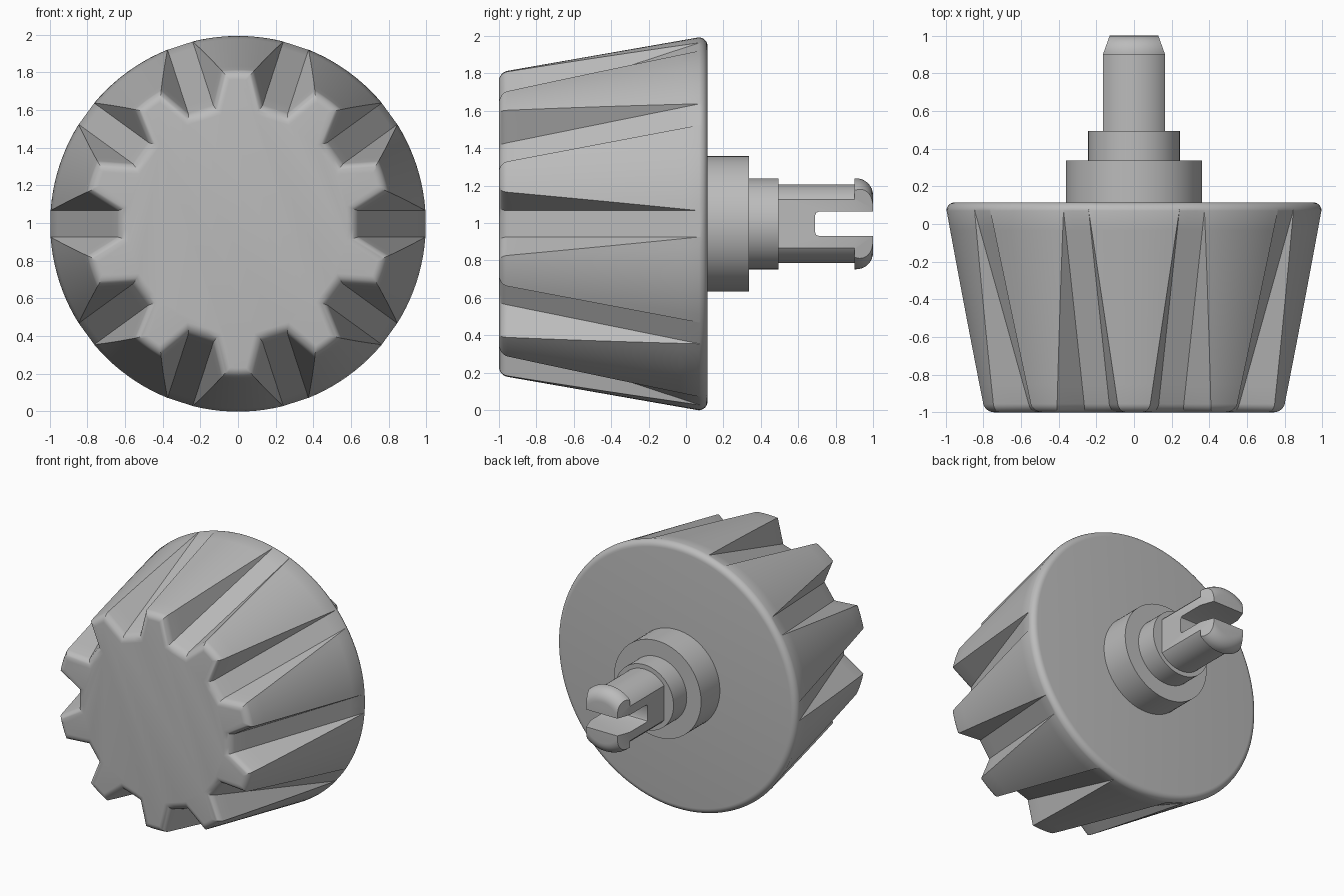
import bpy, bmesh, math
from math import sin, cos, pi, sqrt, asin, atan

if "Cube" in bpy.data.objects:
    bpy.data.objects.remove(bpy.data.objects["Cube"])

AXIS_Z = 0.996      # height of the turning axis
GROOVES = 10
ARC_STEPS = 10
FLOOR_HALF = 0.07   # half width of a groove floor
WALL = 0.62         # groove wall spread per unit of depth
FRONT, RIM, BACK = -1.0, 0.07, 0.115
FILLET = 0.045

grey = bpy.data.materials.new("plain grey")
grey.use_nodes = True
grey.diffuse_color = (0.5, 0.5, 0.5, 1)
grey.node_tree.nodes["Principled BSDF"].inputs["Base Color"].default_value = (0.5, 0.5, 0.5, 1)


def finish(name, bm):
    """Turn a bmesh into a grey object."""
    bmesh.ops.remove_doubles(bm, verts=bm.verts, dist=0.0002)
    bmesh.ops.recalc_face_normals(bm, faces=bm.faces)
    mesh = bpy.data.meshes.new(name)
    bm.to_mesh(mesh)
    bm.free()
    mesh.materials.append(grey)
    obj = bpy.data.objects.new(name, mesh)
    bpy.context.collection.objects.link(obj)
    return obj


def loft(name, rings):
    """Skin closed rings of equal length and cap both ends."""
    bm = bmesh.new()
    loops = [[bm.verts.new(p) for p in ring] for ring in rings]
    n = len(loops[0])
    for a, b in zip(loops, loops[1:]):
        for i in range(n):
            j = (i + 1) % n
            bm.faces.new((a[i], a[j], b[j], b[i]))
    bm.faces.new(loops[0])
    bm.faces.new(loops[-1])
    return finish(name, bm)


def lathe(name, profile, steps=72):
    """Turn (y, radius) points around the axis."""
    return loft(name, [[(r * cos(2 * pi * i / steps), y, AXIS_Z + r * sin(2 * pi * i / steps))
                        for i in range(steps)] for y, r in profile])


def activate(obj):
    bpy.ops.object.select_all(action='DESELECT')
    obj.select_set(True)
    bpy.context.view_layer.objects.active = obj


def smooth(obj, degrees=25):
    activate(obj)
    bpy.ops.object.shade_smooth_by_angle(angle=math.radians(degrees))


def cut(obj, cutter, operation):
    activate(obj)
    mod = obj.modifiers.new("cut", 'BOOLEAN')
    mod.object, mod.operation, mod.solver = cutter, operation, 'EXACT'
    bpy.ops.object.modifier_apply(modifier=mod.name)
    bpy.data.objects.remove(cutter)


def section(y, inset=0.0, radius=None):
    """Grooved outline of the knob at depth y, shrunk by inset."""
    outer = (radius or 0.81 + 0.175 * (y - FRONT)) - inset
    floor = 0.625 + 0.345 * (y - FRONT) - inset
    half = FLOOR_HALF + inset * (sqrt(1 + WALL ** 2) - WALL)
    # angle where the groove wall meets the outer surface
    lean = sqrt(1 + WALL ** 2)
    edge = atan(WALL) + asin((half - WALL * floor) / (outer * lean))
    edge = max(edge, asin(half / outer))
    pitch = 2 * pi / GROOVES
    points = []
    for g in range(GROOVES):
        local = []
        for k in (-1, -0.33, 0.33, 1):
            h = half * k
            local.append((min(floor, sqrt(outer ** 2 - h ** 2)), h))
        for i in range(ARC_STEPS + 1):
            a = edge + (pitch - 2 * edge) * i / ARC_STEPS
            local.append((outer * cos(a), outer * sin(a)))
        c, s = cos(g * pitch), sin(g * pitch)
        points += [(u * c - v * s, y, AXIS_Z + u * s + v * c) for u, v in local]
    return points


# Knob: rounded front edge, tapered grooved body, rounded back rim
rings = []
for i in range(7):
    a = pi / 2 * i / 6
    rings.append(section(FRONT + FILLET * (1 - cos(a)), FILLET * (1 - sin(a))))
start = FRONT + FILLET
rings += [section(start + (RIM - start) * i / 10) for i in range(1, 11)]
for i in range(1, 7):
    a = pi / 2 * i / 6
    rings.append(section(RIM + (BACK - RIM) * sin(a), 0, 0.996 - FILLET * (1 - cos(a))))
smooth(loft("grooved_knob", rings))

# Stepped collars behind the knob
smooth(lathe("wide_collar", [(BACK - 0.02, 0.362), (0.338, 0.362)]))
smooth(lathe("narrow_collar", [(0.32, 0.243), (0.495, 0.243)]))

# Clip shaft with a domed barbed head
dome = [(0.91 + 0.09 * sin(pi / 2 * i / 8), 0.153 + 0.09 * cos(pi / 2 * i / 8)) for i in range(9)]
shaft = lathe("clip_shaft", [(0.48, 0.21), (0.9, 0.21), (0.9, 0.243)] + dome)


def prism(name, outline, place):
    return loft(name, [[place(u, v, w) for u, v in outline] for w in (-0.5, 0.5)])


# Flat sides that taper at the tip
side = [(0.165, 0.4), (0.165, 0.9), (0.122, 1.02)]
flats = prism("flat_sides", side + [(-x, y) for x, y in reversed(side)],
              lambda u, v, w: (u, v, AXIS_Z + w))
cut(shaft, flats, 'INTERSECT')

# Slot that splits the clip in two
corner = [(1.1, 0.065), (0.71, 0.065), (0.696, 0.059), (0.69, 0.045)]
slot = prism("slot", corner + [(y, -z) for y, z in reversed(corner)],
             lambda u, v, w: (w, u, AXIS_Z + v))
cut(shaft, slot, 'DIFFERENCE')
smooth(shaft)
